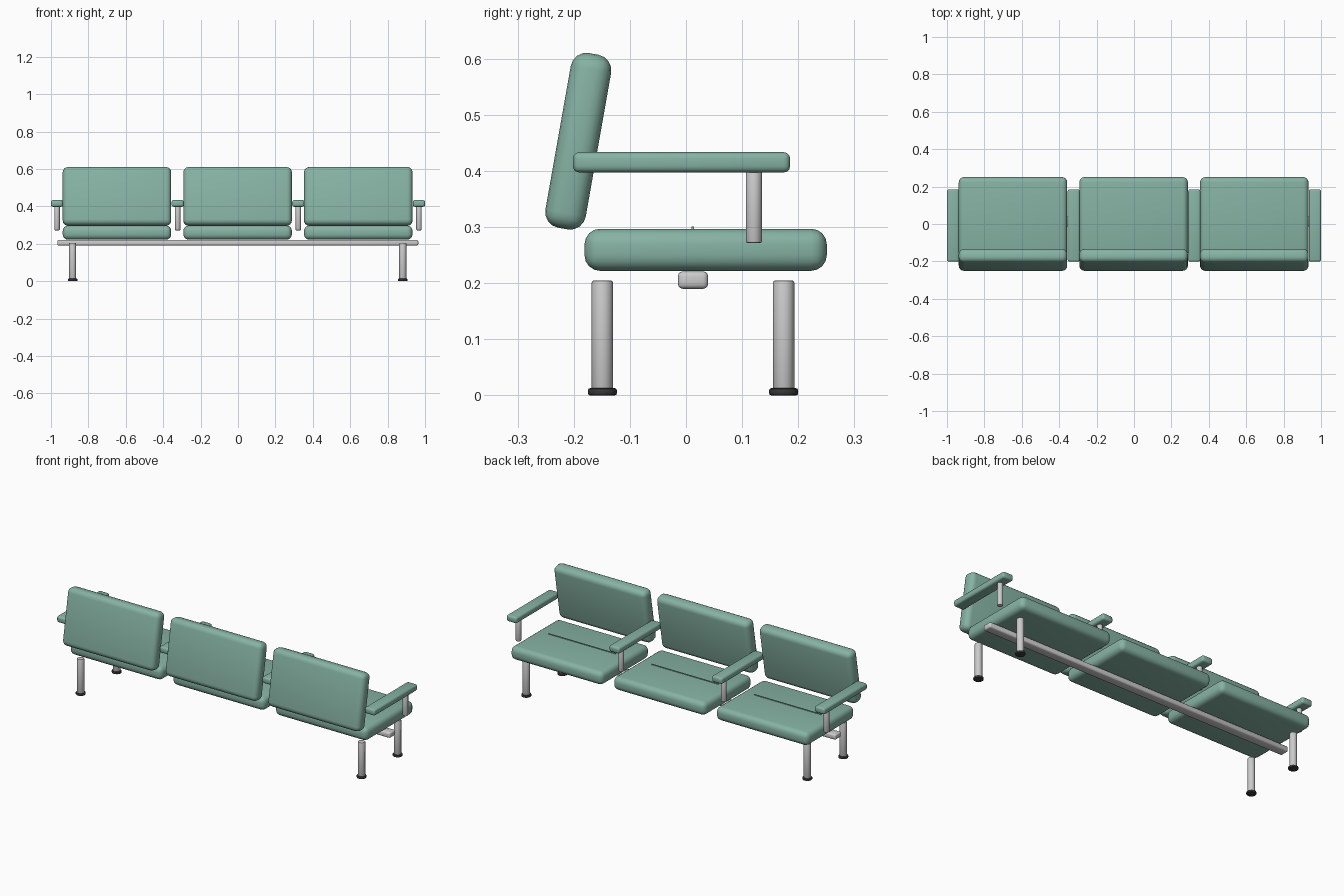
import bpy, math

if "Cube" in bpy.data.objects:
    bpy.data.objects.remove(bpy.data.objects["Cube"])


def material(name, rgb):
    m = bpy.data.materials.new(name)
    m.diffuse_color = (*rgb, 1)
    m.use_nodes = True
    m.node_tree.nodes["Principled BSDF"].inputs["Base Color"].default_value = m.diffuse_color
    return m


GREEN = material("sage green upholstery", (0.24, 0.45, 0.37))
METAL = material("light grey metal", (0.60, 0.60, 0.60))
RUBBER = material("dark rubber", (0.04, 0.04, 0.045))


def finish(name, mat, bevel, segments):
    ob = bpy.context.object
    ob.name = name
    ob.data.materials.append(mat)
    bpy.ops.object.transform_apply(location=False, rotation=False, scale=True)
    if bevel:
        mod = ob.modifiers.new("rounding", "BEVEL")
        mod.width, mod.segments = bevel, segments
        mod.limit_method = "ANGLE"
        mod.angle_limit = math.radians(40)
        bpy.ops.object.modifier_apply(modifier=mod.name)
    bpy.ops.object.shade_smooth_by_angle(angle=math.radians(40))
    return ob


def box(name, centre, size, mat, bevel=0, segments=3, tilt=0):
    bpy.ops.mesh.primitive_cube_add(size=1, location=centre,
                                    rotation=(math.radians(tilt), 0, 0))
    bpy.context.object.scale = size
    return finish(name, mat, bevel, segments)


def tube(name, x, y, z0, z1, radius, mat, bevel):
    bpy.ops.mesh.primitive_cylinder_add(vertices=16, radius=radius, depth=z1 - z0,
                                        location=(x, y, (z0 + z1) / 2))
    return finish(name, mat, bevel, 2)


PITCH = 0.645

# Three seats, each with a thin seam and a reclined backrest
for i in (-1, 0, 1):
    x = i * PITCH - 0.002
    box("seat", (x, 0.035, 0.2595), (0.58, 0.432, 0.075), GREEN, 0.028, 4)
    box("seat_seam", (x, 0.012, 0.298), (0.42, 0.004, 0.006), GREEN)
    box("backrest", (x, -0.192, 0.453), (0.58, 0.073, 0.316), GREEN, 0.028, 4, tilt=-10)

# Four armrests on short posts
for i in range(4):
    x = (i - 1.5) * PITCH
    box("armrest", (x, -0.008, 0.4155), (0.065, 0.387, 0.036), GREEN, 0.011)
    tube("armrest_post", x, 0.121, 0.272, 0.400, 0.0145, METAL, 0.003)

# Long beam under the seats
box("support_beam", (-0.001, 0.0125, 0.2055), (1.93, 0.054, 0.031), METAL, 0.009)

# Four legs with rubber feet
for x in (-0.884, 0.881):
    for y in (-0.149, 0.174):
        tube("leg", x, y, 0.008, 0.205, 0.019, METAL, 0.004)
        tube("foot", x, y, 0, 0.013, 0.026, RUBBER, 0.004)
